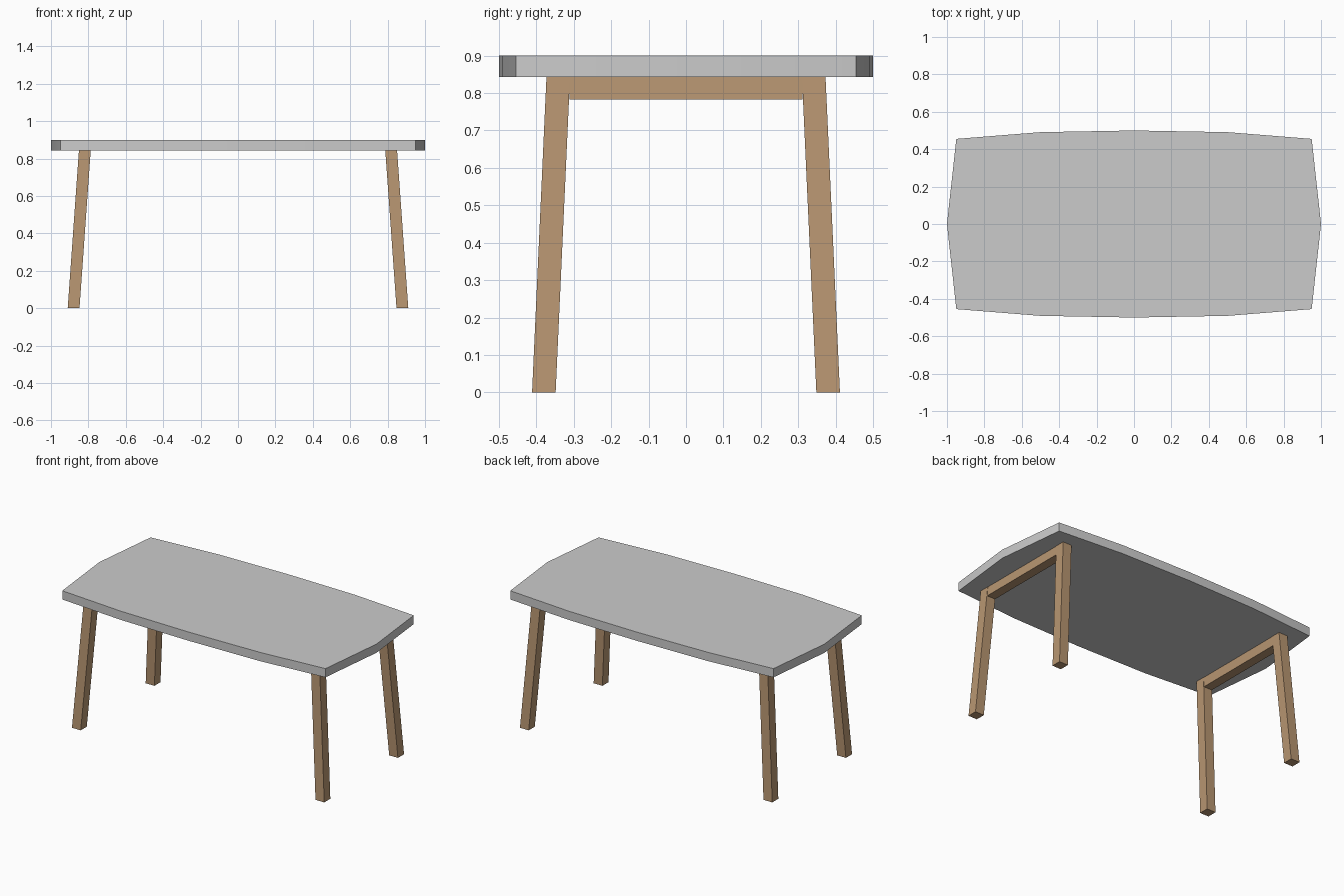
import bpy, bmesh, math

if "Cube" in bpy.data.objects:
    bpy.data.objects.remove(bpy.data.objects["Cube"])


def material(name, rgb):
    m = bpy.data.materials.new(name)
    m.diffuse_color = (*rgb, 1.0)
    m.use_nodes = True
    m.node_tree.nodes["Principled BSDF"].inputs["Base Color"].default_value = m.diffuse_color
    return m


GREY = material("light grey top", (0.60, 0.60, 0.60))
WOOD = material("oak wood", (0.48, 0.305, 0.168))


def loft(name, lower, upper, mat):
    """Solid between two matching outlines."""
    bm = bmesh.new()
    a = [bm.verts.new(p) for p in lower]
    b = [bm.verts.new(p) for p in upper]
    n = len(a)
    bm.faces.new(a[::-1])
    bm.faces.new(b)
    for i in range(n):
        j = (i + 1) % n
        bm.faces.new((a[i], a[j], b[j], b[i]))
    bmesh.ops.recalc_face_normals(bm, faces=bm.faces)
    me = bpy.data.meshes.new(name)
    bm.to_mesh(me)
    bm.free()
    me.materials.append(mat)
    ob = bpy.data.objects.new(name, me)
    bpy.context.collection.objects.link(ob)
    return ob


def rect(cx, cy, hx, hy, z):
    return [(cx + sx * hx, cy + sy * hy, z)
            for sx, sy in ((-1, -1), (1, -1), (1, 1), (-1, 1))]


TOP_Z, UNDER_Z = 0.90, 0.843

# Tabletop: bowed outline
half = [(1, 0), (0.95, 0.455), (0.5, 0.491), (0, 0.5),
        (-0.5, 0.491), (-0.95, 0.455)]
outline = half + [(-x, -y) for x, y in half]
top = loft("tabletop", [(x, y, UNDER_Z) for x, y in outline],
           [(x, y, TOP_Z) for x, y in outline], GREY)
bpy.context.view_layer.objects.active = top
top.select_set(True)
bpy.ops.object.shade_smooth_by_angle(angle=math.radians(30))
top.select_set(False)

# Splayed legs and end rails
H = 0.0315
RAIL_Z = 0.783
for sx, side in ((1, "right"), (-1, "left")):
    for sy, end in ((-1, "front"), (1, "back")):
        loft(f"{end}_{side}_leg", rect(sx * 0.879, sy * 0.38, H, H, 0),
             rect(sx * 0.819, sy * 0.3415, H, H, UNDER_Z), WOOD)
    loft(f"{side}_rail", rect(sx * 0.8225, 0, 0.03, 0.312, RAIL_Z),
         rect(sx * 0.819, 0, 0.03, 0.312, UNDER_Z), WOOD)
